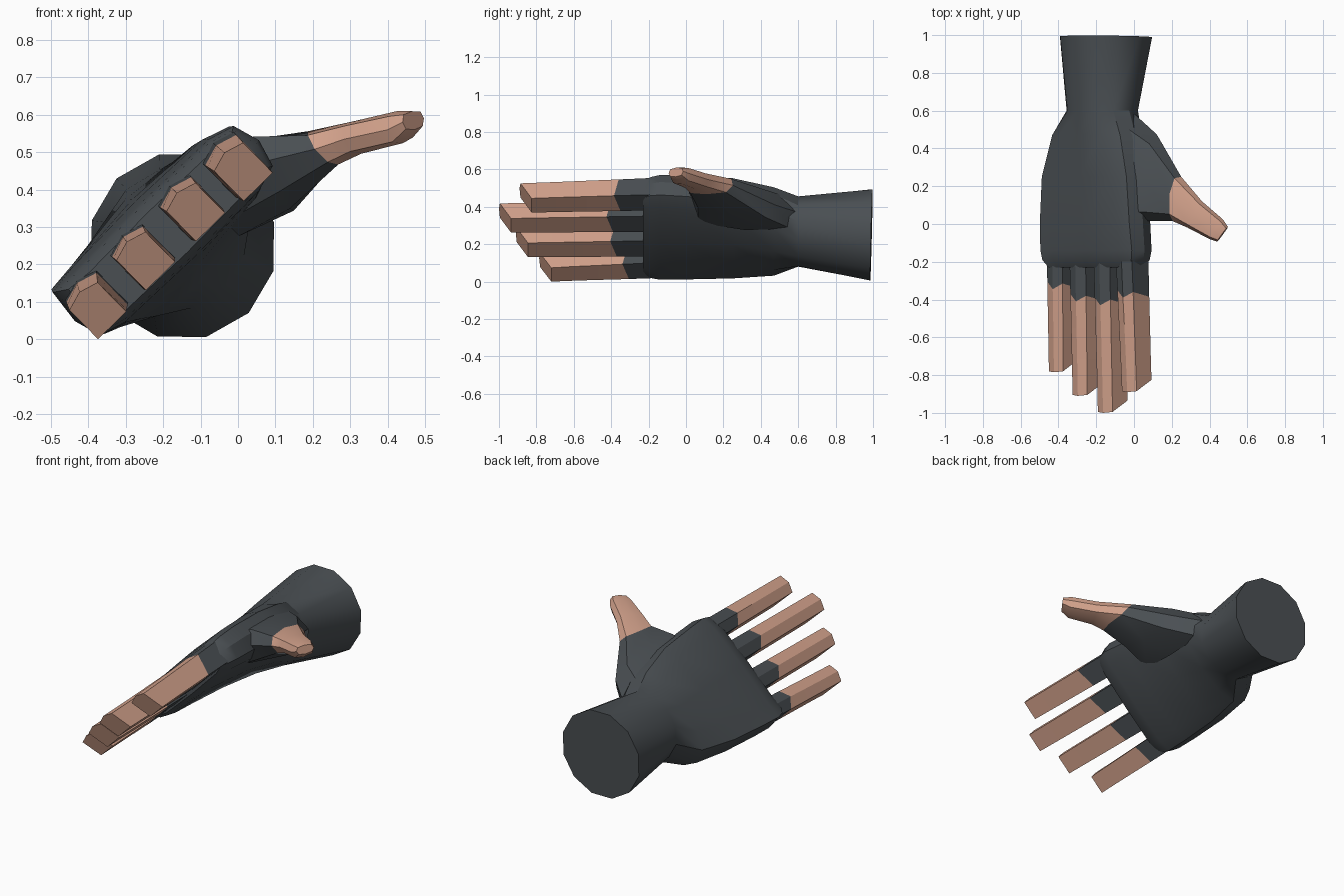
import bpy, bmesh, math
from mathutils import Vector

if "Cube" in bpy.data.objects:
    bpy.data.objects.remove(bpy.data.objects["Cube"])


def material(name, rgb):
    m = bpy.data.materials.new(name)
    m.diffuse_color = (*rgb, 1)
    m.use_nodes = True
    m.node_tree.nodes["Principled BSDF"].inputs["Base Color"].default_value = m.diffuse_color
    return m


GLOVE = material("charcoal_glove", (0.068, 0.078, 0.086))
SKIN = material("skin", (0.65, 0.36, 0.26))

# The hand is rolled about y: U runs along the knuckles, V out of the back of the hand
TILT = math.radians(44.5)
U = Vector((math.cos(TILT), 0, math.sin(TILT)))
V = Vector((-math.sin(TILT), 0, math.cos(TILT)))


def power(x, e):
    return math.copysign(abs(x) ** e, x) if abs(x) > 1e-6 else 0.0


def loft(name, rings, skin_from=99, smooth=None):
    """Skin a list of point rings; segments from skin_from onward are bare skin."""
    bm = bmesh.new()
    loops = [[bm.verts.new(p) for p in r] for r in rings]
    n = len(loops[0])
    for i in range(len(loops) - 1):
        for k in range(n):
            j = (k + 1) % n
            f = bm.faces.new((loops[i][k], loops[i][j], loops[i + 1][j], loops[i + 1][k]))
            f.material_index = int(i >= skin_from)
    bm.faces.new(loops[0])
    bm.faces.new(loops[-1]).material_index = int(skin_from < 99)
    bmesh.ops.recalc_face_normals(bm, faces=bm.faces)
    me = bpy.data.meshes.new(name)
    bm.to_mesh(me)
    bm.free()
    me.materials.append(GLOVE)
    me.materials.append(SKIN)
    ob = bpy.data.objects.new(name, me)
    bpy.context.collection.objects.link(ob)
    if smooth:
        bpy.ops.object.select_all(action='DESELECT')
        ob.select_set(True)
        bpy.context.view_layer.objects.active = ob
        bpy.ops.object.shade_smooth_by_angle(angle=math.radians(smooth))
    return ob


# Cuff, wrist and palm: twelve-sided sections (y, x, z, half width, half thickness, squareness)
sections = [
    (1.00, -0.148, 0.25, 0.252, 0.252, 1.0),
    (0.60, -0.168, 0.268, 0.200, 0.186, 1.0),
    (0.47, -0.195, 0.268, 0.285, 0.150, 0.85),
    (0.25, -0.195, 0.285, 0.325, 0.125, 0.6),
    (0.00, -0.195, 0.290, 0.340, 0.112, 0.5),
    (-0.14, -0.190, 0.290, 0.345, 0.102, 0.45),
    (-0.19, -0.190, 0.289, 0.335, 0.095, 0.45),
    (-0.23, -0.188, 0.286, 0.305, 0.075, 0.45),
]
rings = []
for y, x, z, hu, hv, e in sections:
    ring = []
    for k in range(12):
        a = math.radians(30 * k)
        ring.append(Vector((x, y, z)) + U * hu * power(math.cos(a), e) + V * hv * power(math.sin(a), e))
    if e < 0.7:  # outer edge of the back of the hand stands out
        ring[5] += V * 0.022 - U * 0.01
    rings.append(ring)
for p in rings[0]:  # the cuff end leans slightly
    p.y -= 0.05 * (0.5 - p.z) * 0.5 + 0.02 * (p.x + 0.4) * 0.5
loft("glove_palm", rings, smooth=32)

# Thumb with its web: (wrist-side edge, finger-side edge, half thickness, thickness direction)
thumb = [
    ((-0.05, 0.63, 0.36), (-0.10, 0.00, 0.40), 0.13, (-0.6, 0, 0.8)),
    ((0.12, 0.475, 0.41), (0.07, 0.015, 0.475), 0.104, (-0.42, 0, 0.9)),
    ((0.25, 0.25, 0.515), (0.205, 0.015, 0.508), 0.052, (-0.2, 0, 0.97)),
    ((0.36, 0.12, 0.545), (0.285, -0.02, 0.535), 0.045, (-0.15, 0, 0.98)),
    ((0.47, 0.025, 0.575), (0.40, -0.08, 0.56), 0.044, (-0.15, 0, 0.98)),
    ((0.497, -0.015, 0.59), (0.44, -0.093, 0.58), 0.025, (-0.15, 0, 0.98)),
]
rings = []
for i, (a, b, t, n) in enumerate(thumb):
    a, b, n = Vector(a), Vector(b), Vector(n)
    ring = [(a + b) / 2 + (a - b) / 2 * power(math.cos(q), 0.7) + n * t * power(math.sin(q), 0.7)
            for q in (math.radians(45 * k) for k in range(8))]
    if i == 2:  # slanted glove hem
        for k, p in enumerate(ring):
            p += Vector((0.75, -0.6, 0.15)) * (0, -0.03, -0.04, -0.02, 0, 0.03, 0.04, 0.02)[k]
    rings.append(ring)
loft("thumb", rings, skin_from=2, smooth=40)

# Fingers: flat palm side, ridged back, slanted tip
fingers = {  # base x, base z, tip x, tip z, glove edge y, tip y, scale
    "index_finger": (-0.018, 0.475, 0.010, 0.452, -0.37, -0.89, 1.0),
    "middle_finger": (-0.135, 0.360, -0.118, 0.345, -0.41, -1.0, 1.0),
    "ring_finger": (-0.262, 0.228, -0.252, 0.214, -0.39, -0.91, 1.0),
    "little_finger": (-0.384, 0.110, -0.380, 0.080, -0.325, -0.785, 0.97),
}
for name, (x0, z0, x1, z1, edge, tip, s) in fingers.items():
    start = -0.15
    bare = tip + 0.03 - edge
    rings = []
    for i, y in enumerate((start, edge, edge + bare * 0.33, edge + bare * 0.66, tip + 0.03)):
        f = (y - start) / (tip - start)
        c = Vector((x0 + (x1 - x0) * f, y, z0 + (z1 - z0) * f))
        w, h = s * (0.060 - 0.006 * f), s * (0.072 - 0.008 * f)
        ring = [c + U * w * a + V * h * b
                for a, b in ((-1, -1), (1, -1), (1, 0.75), (0, 1), (-1, 0.75))]
        for k, p in enumerate(ring):
            if i == 1:  # uneven hem of the glove
                p.y += (0.02, -0.015, 0.01, -0.02, 0.02)[k]
            if i == 4:  # slanted tip
                p.y += (0.035, 0.035, -0.025, -0.03, -0.025)[k]
        rings.append(ring)
    loft(name, rings, skin_from=1)
